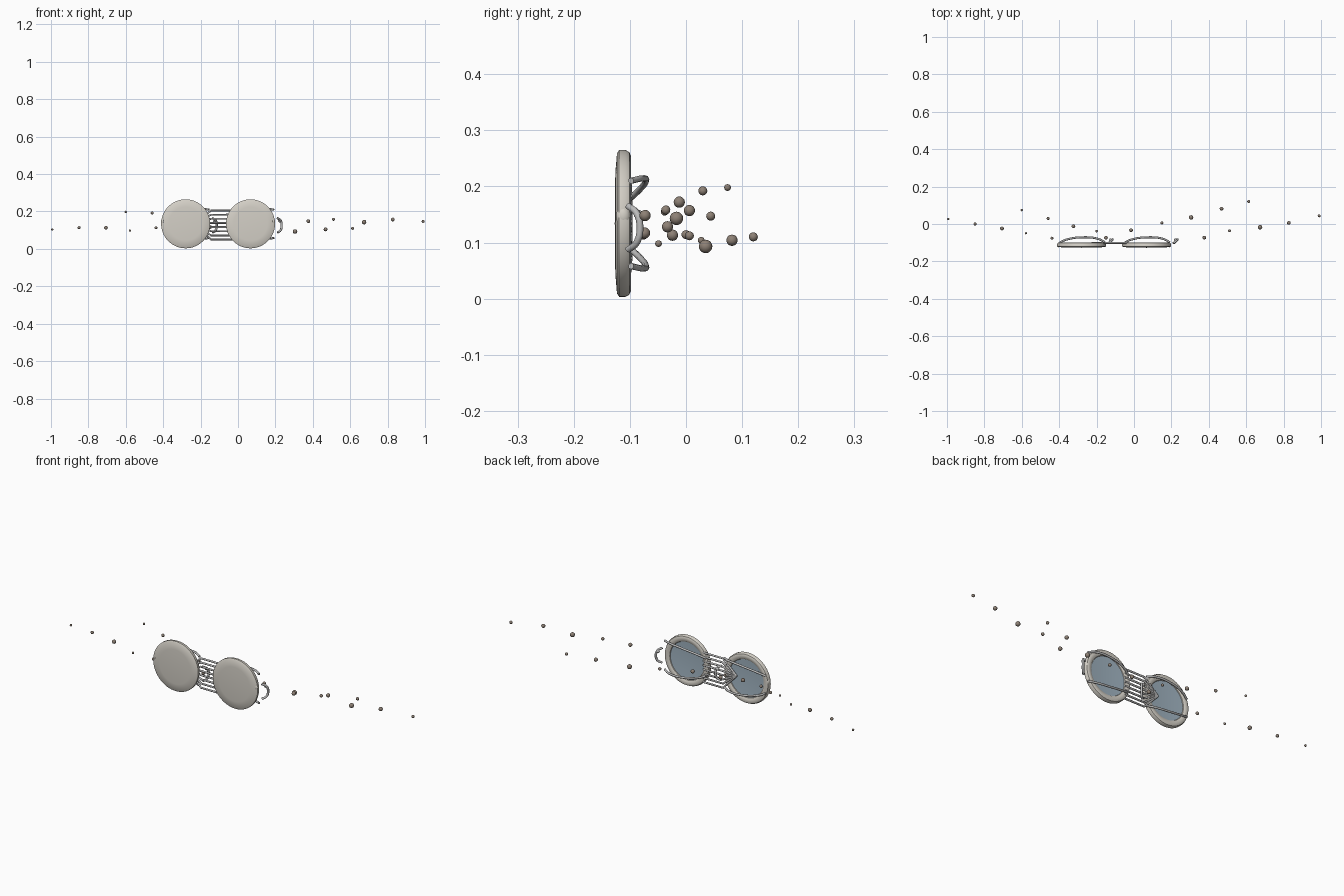
import bpy, bmesh, math
from mathutils import Matrix

if "Cube" in bpy.data.objects:
    bpy.data.objects.remove(bpy.data.objects["Cube"])


def material(name, col):
    m = bpy.data.materials.new(name)
    m.diffuse_color = (*col, 1)
    m.use_nodes = True
    m.node_tree.nodes["Principled BSDF"].inputs["Base Color"].default_value = m.diffuse_color
    return m


CREAM = material("warm_grey", (0.66, 0.63, 0.57))
BLUE = material("lens_blue", (0.36, 0.46, 0.54))
BROWN = material("bead_brown", (0.27, 0.22, 0.18))
STEEL = material("steel", (0.5, 0.5, 0.5))
ZC = 0.134


def finish(name, bm, mat):
    me = bpy.data.meshes.new(name)
    bm.normal_update()
    bm.to_mesh(me)
    bm.free()
    ob = bpy.data.objects.new(name, me)
    bpy.context.collection.objects.link(ob)
    me.materials.append(mat)
    me.shade_smooth()
    me.set_sharp_from_angle(angle=math.radians(35))
    return ob


def lathe(name, profile, x, mat, n=64):
    # profile of (radius, y) revolved about the front-back axis
    bm = bmesh.new()
    vs = [bm.verts.new((r, y, 0)) for r, y in profile]
    edges = [bm.edges.new(p) for p in zip(vs, vs[1:])]
    bmesh.ops.spin(bm, geom=vs + edges, cent=(0, 0, 0), axis=(0, 1, 0),
                   angle=math.tau, steps=n)
    bmesh.ops.remove_doubles(bm, verts=bm.verts, dist=1e-5)
    bmesh.ops.recalc_face_normals(bm, faces=bm.faces)
    bmesh.ops.translate(bm, verts=bm.verts, vec=(x, 0, ZC))
    return finish(name, bm, mat)


def tube(name, pts, r, mat, smooth=True):
    cu = bpy.data.curves.new(name, 'CURVE')
    cu.dimensions = '3D'
    cu.bevel_depth, cu.bevel_resolution, cu.use_fill_caps = r, 2, True
    if smooth:
        s = cu.splines.new('BEZIER')
        s.bezier_points.add(len(pts) - 1)
        for b, p in zip(s.bezier_points, pts):
            b.co = p
            b.handle_left_type = b.handle_right_type = 'AUTO'
    else:
        s = cu.splines.new('POLY')
        s.points.add(len(pts) - 1)
        for b, p in zip(s.points, pts):
            b.co = (*p, 1)
    ob = bpy.data.objects.new(name, cu)
    bpy.context.collection.objects.link(ob)
    cu.materials.append(mat)
    return ob


def ball(name, loc, r, mat, scale=(1, 1, 1)):
    bm = bmesh.new()
    bmesh.ops.create_uvsphere(bm, u_segments=16, v_segments=10, radius=r,
                              matrix=Matrix.Translation(loc) @ Matrix.Diagonal((*scale, 1)))
    return finish(name, bm, mat)


# Two round shells with an inset blue back disc
for side, x, nub in (("left", -0.28, -1), ("right", 0.067, 1)):
    lathe(side + "_shell", [(0, -0.127), (0.09, -0.126), (0.125, -0.123), (0.131, -0.119),
                            (0.131, -0.108), (0.127, -0.101), (0.12, -0.098), (0.108, -0.099),
                            (0.10, -0.103), (0.097, -0.111), (0, -0.113)], x, CREAM)
    lathe(side + "_lens", [(0, -0.109), (0.05, -0.1085), (0.098, -0.106)], x, BLUE)
    # Small lug on the outer edge
    ball(side + "_lug", (x + nub * 0.122, -0.112, 0.147), 0.016, CREAM, (0.6, 0.8, 1.1))
    # Bowed bars behind each shell, above and below
    for label, s in (("upper", 1), ("lower", -1)):
        tube(f"{side}_{label}_bar", [(x - 0.115, -0.098, ZC + s * 0.046),
                                     (x - 0.08, -0.083, ZC + s * 0.06),
                                     (x + 0.01, -0.071, ZC + s * 0.077),
                                     (x + 0.09, -0.080, ZC + s * 0.080),
                                     (x + 0.125, -0.098, ZC + s * 0.076)], 0.0055, STEEL)
    # Curved hook beside each shell
    hx = x + 0.153
    tube(side + "_hook", [(hx - 0.01, -0.103, 0.165), (hx + 0.008, -0.088, 0.152),
                          (hx + 0.013, -0.082, 0.126), (hx + 0.008, -0.088, 0.10),
                          (hx - 0.008, -0.103, 0.087)], 0.006, STEEL)
    ball(side + "_hook_bead", (hx + 0.002, -0.085, 0.15), 0.008, STEEL)

# Parallel strings between the shells, gathering to a point behind the left one
for i in range(8):
    z = 0.05 + i * 0.155 / 7
    tube(f"string_{i}", [(-0.03, -0.101, z), (-0.145, -0.101, z),
                         (-0.225, -0.100, ZC)], 0.005, STEEL, False)

# Loose beads: x, y, z, radius
BEADS = [(-.993, .027, .104, .006), (-.85, 0, .114, .008), (-.706, -.024, .113, .010),
         (-.60, .074, .198, .006), (-.578, -.049, .098, .006), (-.459, .030, .192, .008),
         (-.439, -.076, .113, .008), (-.324, -.012, .172, .010), (-.20, -.038, .155, .007),
         (-.15, -.074, .117, .010), (-.016, -.033, .128, .010), (.149, .006, .112, .008),
         (.305, .035, .093, .012), (.376, -.073, .148, .010), (.468, .082, .104, .010),
         (.511, -.036, .158, .008), (.613, .120, .110, .008), (.674, -.017, .143, .012),
         (.828, .006, .157, .010), (.99, .044, .147, .008)]
for i, (x, y, z, r) in enumerate(BEADS):
    ball(f"bead_{i}", (x, y, z), r, BROWN)
